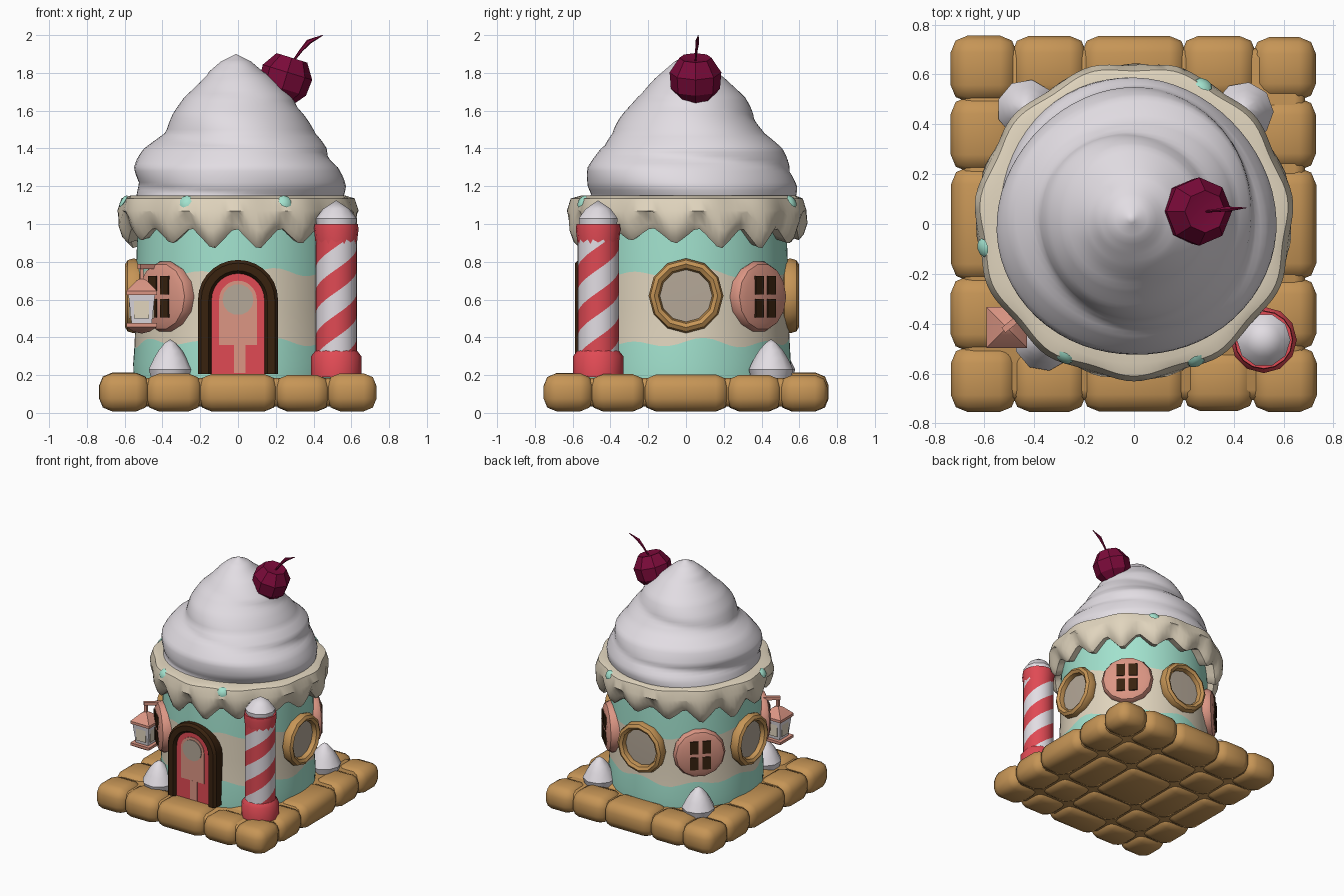
import bpy, bmesh, math, random
from mathutils import Vector, Matrix

if "Cube" in bpy.data.objects:
    bpy.data.objects.remove(bpy.data.objects["Cube"])
random.seed(4)
TAU = 2 * math.pi


def lin(h):
    out = []
    for k in (0, 2, 4):
        c = int(h[k:k + 2], 16) / 255
        out.append(c / 12.92 if c <= 0.04045 else ((c + 0.055) / 1.055) ** 2.4)
    return (*out, 1)


M = {}
for name, h in dict(biscuit="C69556", mint="A2E2CE", vanilla="E1D5BE", cream="E2DDE3", cherry="7A0A39",
                    red="E04A54", pink="DC9684", chocolate="38220F", glass="B5A898").items():
    M[name] = bpy.data.materials.new(name)
    M[name].diffuse_color = lin(h)


def finish(name, bm, mats, angle=40, matrix=None):
    bmesh.ops.remove_doubles(bm, verts=bm.verts, dist=1e-5)
    bmesh.ops.recalc_face_normals(bm, faces=bm.faces)
    if matrix:
        bm.transform(matrix)
    me = bpy.data.meshes.new(name)
    bm.to_mesh(me)
    bm.free()
    for m in mats:
        me.materials.append(M[m])
    ob = bpy.data.objects.new(name, me)
    bpy.context.collection.objects.link(ob)
    bpy.ops.object.select_all(action='DESELECT')
    ob.select_set(True)
    bpy.context.view_layer.objects.active = ob
    bpy.ops.object.shade_smooth_by_angle(angle=math.radians(angle))
    return ob


def grid(name, rows, n, f, mats, pick=lambda i: 0, angle=40, matrix=None):
    """Surface of rows around a full turn; f(i, theta) gives each point."""
    bm = bmesh.new()
    v = [[bm.verts.new(f(i, TAU * j / n)) for j in range(n + 1)] for i in range(rows)]
    for i in range(rows - 1):
        for j in range(n):
            bm.faces.new((v[i][j], v[i][j + 1], v[i + 1][j + 1], v[i + 1][j])).material_index = pick(i)
    return finish(name, bm, mats, angle, matrix)


def polar(r, t, z, cx=0, cy=0):
    return Vector((cx + r * math.cos(t), cy + r * math.sin(t), z))


def lathe(name, prof, n, mat, cx=0, cy=0, angle=40, matrix=None):
    return grid(name, len(prof), n, lambda i, t: polar(prof[i][0], t, prof[i][1], cx, cy), [mat],
                angle=angle, matrix=matrix)


def box(name, c, s, mat, bevel=0.0, matrix=None, seg=2):
    bm = bmesh.new()
    bmesh.ops.create_cube(bm, size=1, matrix=Matrix.Translation(c) @ Matrix.Diagonal((*s, 1)))
    if bevel:
        bmesh.ops.bevel(bm, geom=bm.edges[:], offset=bevel, segments=seg, affect='EDGES', profile=0.5)
    return finish(name, bm, [mat], 50, matrix)


def arch_pts(hw, z0, z1, n=14):
    pts = [(-hw, z0)] + [(-hw * math.cos(math.pi * k / n), z1 - hw + hw * math.sin(math.pi * k / n))
                         for k in range(n + 1)]
    return pts + [(hw, z0)]


def arch_plate(name, hw, z0, z1, y0, y1, mat):
    bm = bmesh.new()
    f = bm.faces.new([bm.verts.new((x, y1, z)) for x, z in arch_pts(hw, z0, z1)])
    g = bmesh.ops.extrude_face_region(bm, geom=[f])['geom']
    bmesh.ops.translate(bm, vec=(0, y0 - y1, 0), verts=[e for e in g if isinstance(e, bmesh.types.BMVert)])
    return finish(name, bm, [mat])


# biscuit base made of rounded blocks
xs = [-.725, -.48, -.2, .2, .48, .725]
ys = [-.745, -.5, -.22, .22, .5, .745]
box("base_filler", (0, 0, .11), (1.37, 1.41, .15), "biscuit", .04)
for i in range(5):
    for j in range(5):
        d = random.uniform(0, .014)
        box("base_block", ((xs[i] + xs[i + 1]) / 2, (ys[j] + ys[j + 1]) / 2, .111 - d / 2),
            (xs[i + 1] - xs[i] + .022 - d, ys[j + 1] - ys[j] + .022 - d, .205 - d), "biscuit", .068)


# layered cake wall with wavy colour borders
def wall(i, t):
    w = .018 * math.sin(9 * t) + .01 * math.sin(5 * t + 1)
    r, z = [(.552, .18), (.555, .26), (.548, .37 + w), (.54, .55), (.54, .74 + w), (.535, .9), (.53, 1.08)][i]
    return polar(r, t, z)


grid("cake_wall", 7, 72, wall, ["mint", "vanilla"], lambda i: int(i in (2, 3)))


# dripping vanilla rim with pointed drips
def rim(i, t):
    d = abs((t * 15 / TAU + .3) % 1 * 2 - 1) * (.8 + .2 * math.sin(3 * t))
    zb = .985 - .13 * d
    lump = .01 * math.sin(11 * t)
    r, z = [(.40, 1.14), (.57, 1.15), (.612 + lump, 1.135), (.633 + lump, 1.07), (.622 + .018 * d, zb + .09),
            (.605 + .012 * d, zb + .03), (.585, zb), (.52, zb + .02)][i]
    return polar(r, t, z, 0, .012)


grid("vanilla_rim", 8, 120, rim, ["vanilla"])
for a in (-117, -66, 63, 190):
    t = math.radians(a)
    lathe("mint_sprinkle", [(0, -.012), (.038, 0), (.026, .010), (0, .013)], 8, "mint",
          matrix=Matrix.Translation(polar(.615, t, 1.12, 0, .012)) @ Matrix.Rotation(t, 4, 'Z')
          @ Matrix.Rotation(1.0, 4, 'Y'))

# whipped cream swirl
SW = [(.54, 1.10), (.55, 1.2), (.535, 1.3), (.48, 1.4), (.40, 1.48), (.345, 1.58), (.285, 1.67),
      (.185, 1.77), (.08, 1.86), (0, 1.90)]
SUB = 5


def swirl(i, t):
    k = min(i // SUB, len(SW) - 2)
    u = i / SUB - k
    r = SW[k][0] * (1 - u) + SW[k + 1][0] * u
    z = SW[k][1] * (1 - u) + SW[k + 1][1] * u
    ridge = abs(math.sin(t / 2 + math.pi * z / .27))
    lobe = math.sin(3 * t + TAU * z / .5)
    fade = min(1, (1.92 - z) * 3)
    return polar(r * (1 + (.07 * (ridge - .6) + .02 * lobe) * fade), t, z, -.01 * (z > 1.8), .02)


grid("whipped_cream", (len(SW) - 1) * SUB + 1, 64, swirl, ["cream"], angle=50)

# cherry and stem
lathe("cherry", [(0, -.115), (.07, -.125), (.13, -.05), (.137, .04), (.085, .12), (0, .105)], 8, "cherry", angle=25,
      matrix=Matrix.Translation((.25, .05, 1.765)) @ Matrix.Rotation(.3, 4, 'Y'))
ST = [(.29, .05, 1.86, .006), (.335, .055, 1.92, .009), (.375, .06, 1.965, .014), (.45, .065, 2.0, .002)]
grid("cherry_stem", 4, 6, lambda i, t: Vector(ST[i][:3]) + ST[i][3] * Vector((
    .7 * math.cos(t), .8 * math.sin(t), -.7 * math.cos(t))), ["cherry"])

# striped candy pillar
PX, PY = .52, -.465


def stripe(i, t):
    z = .04 + (i - 8) * .12 + .48 * t / TAU
    return polar(.110, t, max(.2, min(.95, z)), PX, PY)


grid("candy_pillar", 19, 24, stripe, ["red", "cream"], lambda i: i % 2)
lathe("pillar_collar", [(.108, .885), (.118, .97), (.115, 1.0), (0, 1.0)], 16, "red", PX, PY)
lathe("pillar_foot", [(.133, .19), (.133, .30), (.110, .33)], 12, "red", PX, PY)
lathe("pillar_cream_tip", [(.105, .995), (.108, 1.03), (.07, 1.08), (.0, 1.125)], 10, "cream", PX, PY)

# cream dollops at the other corners
for x, y in ((.44, .45), (-.43, .46), (-.36, -.47)):
    lathe("cream_dollop", [(.105, .18), (.12, .23), (.09, .29), (.065, .33), (.03, .37), (0, .39)],
          9, "cream", x, y)


def facing(deg, dist, z):
    """Matrix taking local +z outward from the wall, local y up."""
    return Matrix.Rotation(math.radians(deg), 4, 'Z') @ Matrix.Translation((0, -dist, z)) @ \
        Matrix.Rotation(math.pi / 2, 4, 'X')


# round biscuit-ring windows on the sides and back
for deg in (90, 180, -90):
    m = facing(deg, .552, .62)
    grid("ring_window_frame", 9, 12, lambda i, t: polar(.168 + .03 * math.cos(TAU * i / 8), t,
         .045 * math.sin(TAU * i / 8)), ["biscuit"], matrix=m)
    lathe("ring_window_glass", [(.155, -.05), (.155, 0), (0, .004)], 16, "glass", matrix=m)

# pink biscuit windows with four panes on the diagonals
for deg in (-45, 135, -135):
    m = facing(deg, .545, .615)
    lathe("pink_window", [(.175, -.06), (.19, 0), (.175, .03), (.14, .045), (0, .05)], 14, "pink", matrix=m)
    for sx in (-1, 1):
        for sy in (-1, 1):
            box("window_pane", (sx * .045, sy * .062, .0495), (.062, .098, .009), "chocolate", matrix=m)

# arched chocolate door frame
loops = [(.212, .205, .81, -.48), (.212, .205, .81, -.57), (.195, .205, .793, -.588), (.155, .205, .753, -.588),
         (.14, .205, .738, -.57), (.14, .205, .738, -.48)]
bm = bmesh.new()
rings = [[bm.verts.new((x, y, z)) for x, z in arch_pts(hw, z0, z1)] for hw, z0, z1, y in loops]
for a, b in zip(rings, rings[1:]):
    for k in range(len(a) - 1):
        bm.faces.new((a[k], a[k + 1], b[k + 1], b[k]))
finish("door_frame", bm, ["chocolate"])

# door with pink panel and round pane
arch_plate("door", .145, .205, .742, -.5, -.563, "red")
arch_plate("door_panel", .10, .36, .70, -.562, -.568, "pink")
box("door_panel_strip", (.01, -.565, .285), (.06, .008, .15), "pink")
lathe("door_pane", [(.082, 0), (.082, .007), (0, .007)], 14, "glass", matrix=facing(0, .567, .60))

# hanging lantern at the front left
LX, LY = -.51, -.415
sq = Matrix.Translation((LX, LY, 0)) @ Matrix.Rotation(math.pi / 4, 4, 'Z')
lathe("lantern_base", [(0, .42), (.06, .43), (.115, .455), (.115, .475), (0, .475)], 4, "pink", matrix=sq, angle=20)
lathe("lantern_body", [(.075, .47), (.10, .63)], 4, "cream", matrix=sq, angle=20)
lathe("lantern_roof", [(0, .625), (.115, .625), (.115, .645), (.04, .70), (.014, .71), (.014, .765), (0, .765)],
      4, "pink", matrix=sq, angle=20)
for k in range(4):
    box("lantern_pane", (.0625, 0, .55), (.008, .08, .10), "vanilla",
        matrix=Matrix.Translation((LX, LY, 0)) @ Matrix.Rotation(k * math.pi / 2, 4, 'Z'))
box("lantern_bracket", (0, -.59, .775), (.025, .17, .025), "pink",
    matrix=Matrix.Rotation(math.atan2(LX, -LY), 4, 'Z'))

for m in bpy.data.materials:
    if m.users and not m.is_grease_pencil:
        m.use_nodes = True
        m.node_tree.nodes["Principled BSDF"].inputs["Base Color"].default_value = m.diffuse_color
